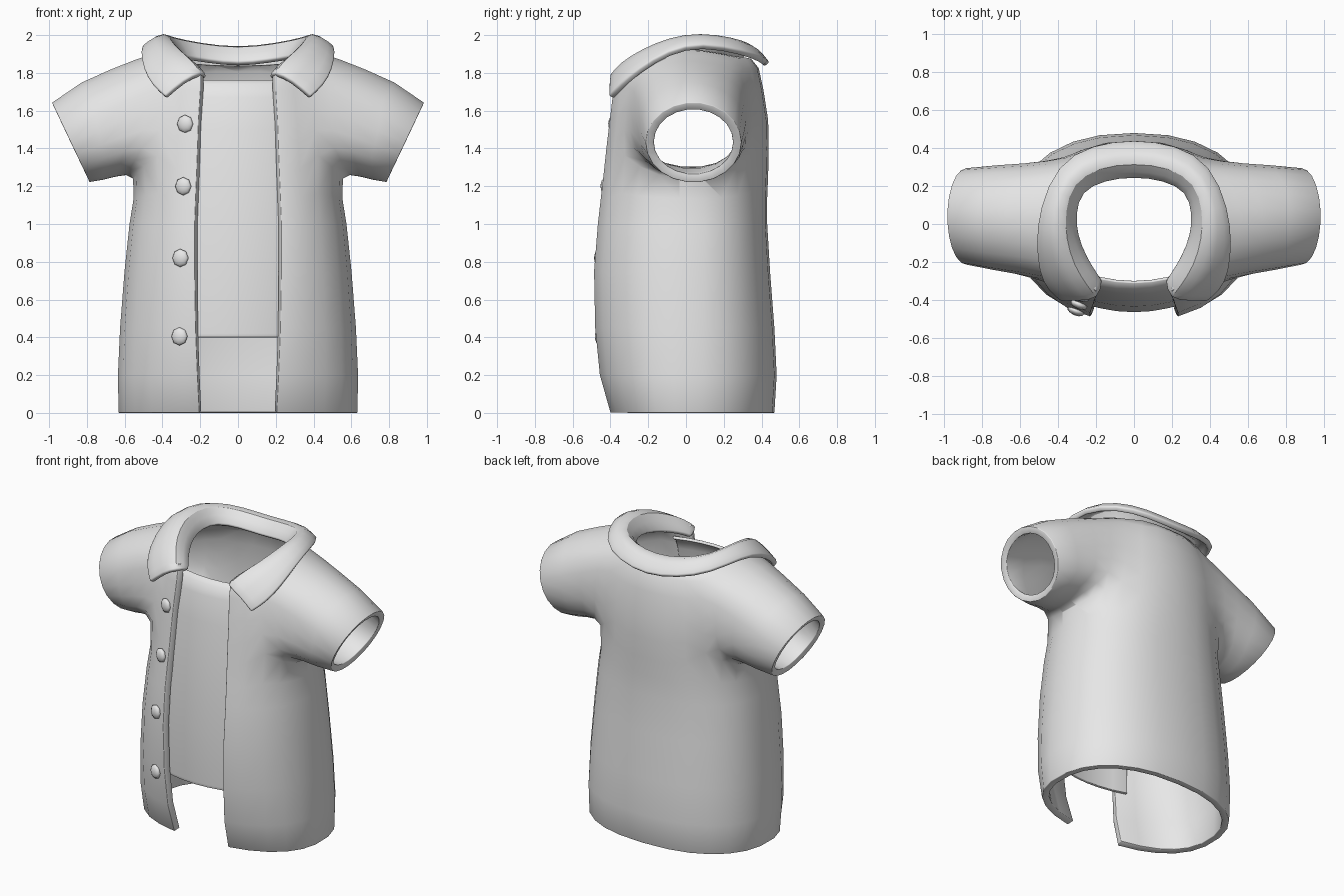
import bpy
import bmesh
from math import sin, cos, pi, asin, radians
from mathutils import Vector

default_cube = bpy.data.objects.get("Cube")
if default_cube:
    bpy.data.objects.remove(default_cube, do_unlink=True)

cloth = bpy.data.materials.new("light_grey_cloth")
cloth.use_nodes = True
cloth.diffuse_color = (0.8, 0.8, 0.8, 1)
cloth.node_tree.nodes["Principled BSDF"].inputs["Base Color"].default_value = (0.8, 0.8, 0.8, 1)


def add_grid(bm, rows):
    """Skin a list of equally long point rows with quads."""
    grid = [[bm.verts.new(point) for point in row] for row in rows]
    for low, high in zip(grid, grid[1:]):
        for j in range(len(low) - 1):
            bm.faces.new((low[j], low[j + 1], high[j + 1], high[j]))
    return grid


def finish(bm, name, thickness=0, offset=-1, mirror=False, subdivide=0, bevel=0):
    """Turn a bmesh into a smooth shaded object with its modifiers."""
    mesh = bpy.data.meshes.new(name)
    bm.to_mesh(mesh)
    bm.free()
    mesh.materials.append(cloth)
    obj = bpy.data.objects.new(name, mesh)
    bpy.context.collection.objects.link(obj)
    if mirror:
        obj.modifiers.new("mirror", "MIRROR").merge_threshold = 0.002
    if subdivide:
        sub = obj.modifiers.new("subdivide", "SUBSURF")
        sub.levels = sub.render_levels = subdivide
        sub.boundary_smooth = "PRESERVE_CORNERS"
    if thickness:
        solid = obj.modifiers.new("thickness", "SOLIDIFY")
        solid.thickness = thickness
        solid.offset = offset
    if bevel:
        edge = obj.modifiers.new("soft_edge", "BEVEL")
        edge.width = bevel
        edge.segments = 2
        edge.angle_limit = radians(60)
    bpy.ops.object.select_all(action="DESELECT")
    obj.select_set(True)
    bpy.context.view_layer.objects.active = obj
    bpy.ops.object.shade_smooth_by_angle(angle=radians(60))
    return obj


# Open jacket: rings of height, half width, half opening, front y, back y, front drop, back drop
RINGS = [
    (0, .635, .205, -.40, .468, 0, 0),
    (.2, .638, .215, -.457, .48, 0, 0),
    (.45, .626, .225, -.482, .468, 0, 0),
    (.75, .602, .23, -.488, .445, 0, 0),
    (1.0, .575, .23, -.468, .43, 0, 0),
    (1.14, .555, .225, -.452, .43, 0, 0),
    (1.26, .552, .22, -.438, .435, 0, 0),
    (1.40, .545, .215, -.423, .438, 0, 0),
    (1.55, .53, .21, -.405, .435, 0, 0),
    (1.73, .51, .2, -.385, .41, .02, .02),
    (1.91, .46, .2, -.37, .385, .12, .085),
    (1.935, .41, .2, -.35, .345, .12, .06),
    (1.93, .38, .2, -.33, .31, .12, .05),
]
COLUMNS = 12
BOXY = 0.87


def ring_points(z, width, opening, front, back, front_drop, back_drop):
    start = asin((opening / width) ** (1 / BOXY))
    points = []
    for j in range(COLUMNS + 1):
        a = start + (pi - start) * j / COLUMNS
        c = cos(a)
        x = width * max(sin(a), 0) ** BOXY if j < COLUMNS else 0
        if c > 0:
            y = front * (c / cos(start)) ** BOXY
            drop = front_drop * c
        else:
            y = back * (-c) ** BOXY
            drop = back_drop * -c
        points.append((x, y, z - drop))
    return points


bm = bmesh.new()
body = add_grid(bm, [ring_points(*ring) for ring in RINGS])

# Arm hole: a block of faces is removed and its border runs out into the sleeve
r0, r1, c0, c1 = 6, 10, 2, 9
block = {v for row in body[r0:r1 + 1] for v in row[c0:c1 + 1]}
hole = [body[r0][j] for j in range(c0, c1)]
hole += [body[i][c1] for i in range(r0, r1)]
hole += [body[r1][j] for j in range(c1, c0, -1)]
hole += [body[i][c0] for i in range(r1, r0, -1)]
bmesh.ops.delete(bm, geom=[f for f in bm.faces if block.issuperset(f.verts)], context="FACES")
for v in [v for v in bm.verts if not v.link_faces]:
    bm.verts.remove(v)

# The lower border is lifted toward its ends to round the arm hole
half = (c1 - c0) / 2
for j in range(c0, c1 + 1):
    bottom, top = body[r0][j].co.z, body[r1][j].co.z
    lift = 0.17 * ((j - c0) / half - 1) ** 2
    rows = range(r0, r1) if j in (c0, c1) else [r0]
    for i in rows:
        body[i][j].co.z += lift * (top - body[i][j].co.z) / (top - bottom)

# Sleeve: loops from the arm hole to the round cuff, with a full shoulder
count = len(hole)
cuff_centre = Vector((0.886, 0.04, 1.432))
cuff_up = Vector((0.10, 0, 0.212))
seam = set(hole)
for v in hole:
    seam.update(e.other_vert(v) for e in v.link_edges)
angles = [-pi / 2 + (k - half) * 2 * pi / count for k in range(count)]
roots = [v.co.copy() for v in hole]
previous = hole
for t in (0.18, 0.4, 0.7, 1):
    loop = []
    for root, a in zip(roots, angles):
        end = cuff_centre + cuff_up * sin(a) + Vector((0, 0.254 * cos(a), 0))
        point = root.lerp(end, t)
        point.z += 0.035 * max(sin(a), 0) * sin(pi * t)
        loop.append(bm.verts.new(point))
    for k in range(count):
        n = (k + 1) % count
        bm.faces.new((previous[k], previous[n], loop[n], loop[k]))
    if t < 0.5:
        seam.update(loop)
    previous = loop
for _ in range(3):
    bmesh.ops.smooth_vert(bm, verts=list(seam), factor=0.35, use_axis_x=True, use_axis_y=True, use_axis_z=True)
finish(bm, "open_jacket", thickness=0.045, mirror=True, bevel=0.01)

# Folded collar: neck edge, fold and outer edge, from the front point to the back
COLLAR = [
    ((.18, -.30, 1.77), (.19, -.39, 1.80), (.38, -.395, 1.67)),
    ((.20, -.27, 1.79), (.235, -.34, 1.87), (.45, -.34, 1.73)),
    ((.26, -.18, 1.83), (.32, -.22, 1.935), (.495, -.25, 1.81)),
    ((.31, -.06, 1.86), (.365, -.08, 1.985), (.51, -.09, 1.91)),
    ((.32, .05, 1.88), (.375, .07, 2.002), (.49, .08, 1.95)),
    ((.29, .18, 1.88), (.335, .22, 1.985), (.40, .31, 1.905)),
    ((.16, .24, 1.86), (.19, .31, 1.955), (.22, .41, 1.865)),
    ((0, .26, 1.84), (0, .33, 1.935), (0, .437, 1.835)),
]
rows = []
for neck, fold, outer in COLLAR:
    middle = Vector(fold).lerp(Vector(outer), 0.5) + Vector((0, 0, 0.02))
    rows.append((neck, fold, middle, outer))
bm = bmesh.new()
add_grid(bm, rows)
finish(bm, "folded_collar", thickness=0.035, offset=0, mirror=True, subdivide=1, bevel=0.01)

# Undershirt panel behind the opening, curling inward at the neckline
PANEL = [(.4, -.46), (.42, -.461), (.8, -.465), (1.2, -.435), (1.5, -.4), (1.67, -.37), (1.74, -.345), (1.765, -.31)]
bm = bmesh.new()
rows = []
for z, y in PANEL:
    rows.append([(0.28 * s / 3, y + 0.05 * (s / 3) ** 2, z) for s in range(-3, 4)])
add_grid(bm, rows)
finish(bm, "undershirt_panel", thickness=0.02, bevel=0.004)

# Four domed buttons down the right side of the opening
BUTTONS = [(-.28, -.384, 1.53), (-.29, -.425, 1.2), (-.305, -.459, .82), (-.31, -.455, .405)]
for n, place in enumerate(BUTTONS):
    bm = bmesh.new()
    bmesh.ops.create_uvsphere(bm, u_segments=8, v_segments=6, radius=1)
    button = finish(bm, f"button_{n + 1}")
    button.scale = (0.046, 0.048, 0.024)
    button.rotation_euler = (pi / 2, 0, radians(-22))
    button.location = place
